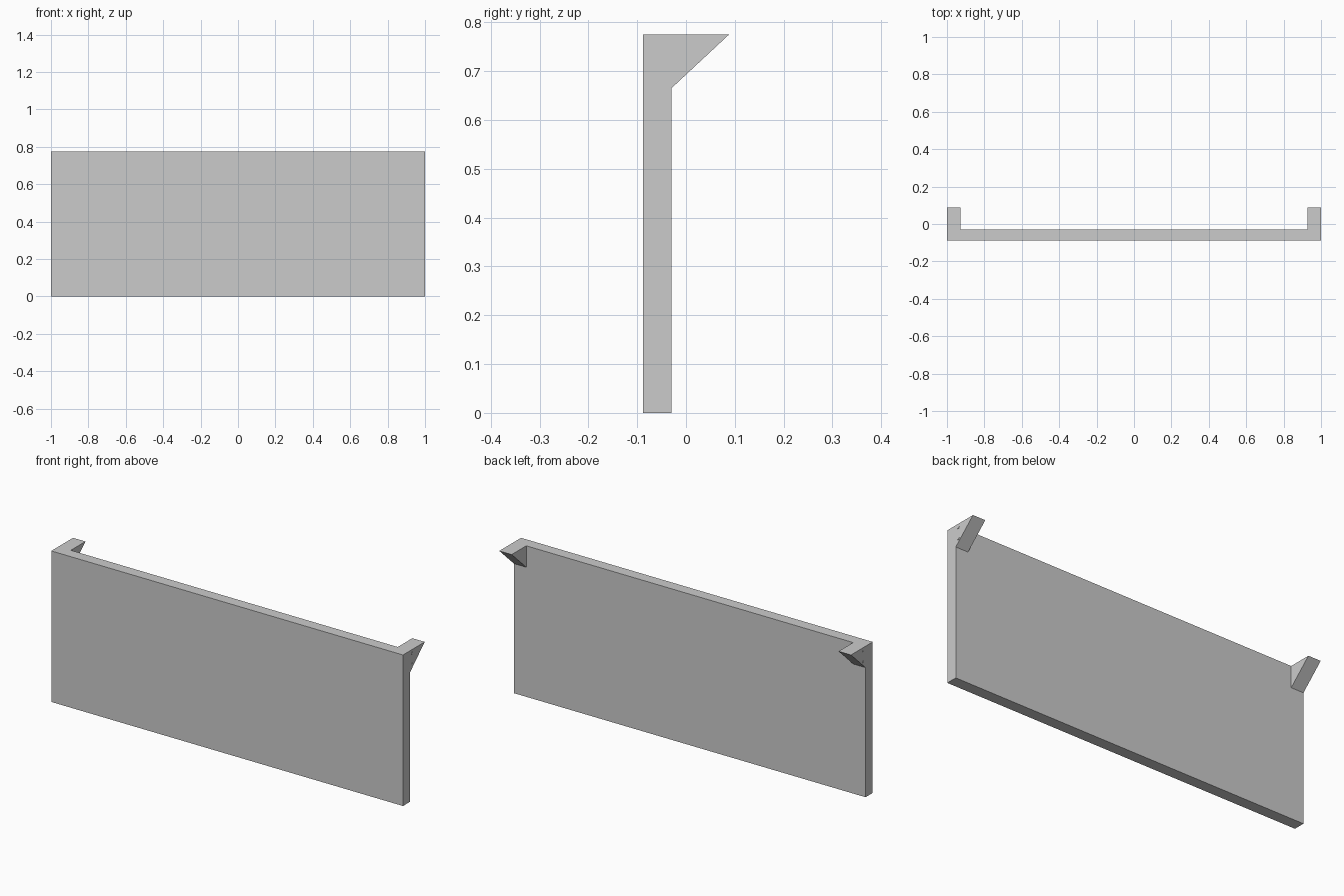
import bpy, bmesh
from math import radians
from mathutils import Matrix

if "Cube" in bpy.data.objects:
    bpy.data.objects.remove(bpy.data.objects["Cube"])


def finish(name, bm):
    bmesh.ops.recalc_face_normals(bm, faces=bm.faces)
    mesh = bpy.data.meshes.new(name)
    bm.to_mesh(mesh)
    bm.free()
    obj = bpy.data.objects.new(name, mesh)
    bpy.context.collection.objects.link(obj)
    return obj


def extrude_profile(name, points, x0, x1):
    """Extrude a closed (y, z) outline along x."""
    bm = bmesh.new()
    face = bm.faces.new([bm.verts.new((x0, y, z)) for y, z in points])
    ext = bmesh.ops.extrude_face_region(bm, geom=[face])
    verts = [v for v in ext["geom"] if isinstance(v, bmesh.types.BMVert)]
    bmesh.ops.translate(bm, vec=(x1 - x0, 0, 0), verts=verts)
    return finish(name, bm)


FRONT, BACK, TIP, TOP = -0.088, -0.03, 0.088, 0.775
EDGE = 0.9985

# Flat upright board
extrude_profile("panel", [(FRONT, 0), (BACK, 0), (BACK, TOP), (FRONT, TOP)], -EDGE, EDGE)

for side, label in ((-1, "left"), (1, "right")):
    # Triangular bracket at the top corner
    extrude_profile(label + "_bracket", [(BACK, 0.665), (TIP, TOP), (BACK, TOP)],
                    side * 0.928, side * EDGE)
    # Tiny screw heads on the outer side of the bracket
    for i, z in enumerate((0.757, 0.701)):
        bm = bmesh.new()
        place = Matrix.Translation((side * (EDGE - 0.0005), -0.013, z)) @ Matrix.Rotation(radians(90), 4, 'Y')
        bmesh.ops.create_cone(bm, cap_ends=True, segments=12, radius1=0.007,
                              radius2=0.007, depth=0.004, matrix=place)
        finish(f"{label}_screw_{i + 1}", bm)
